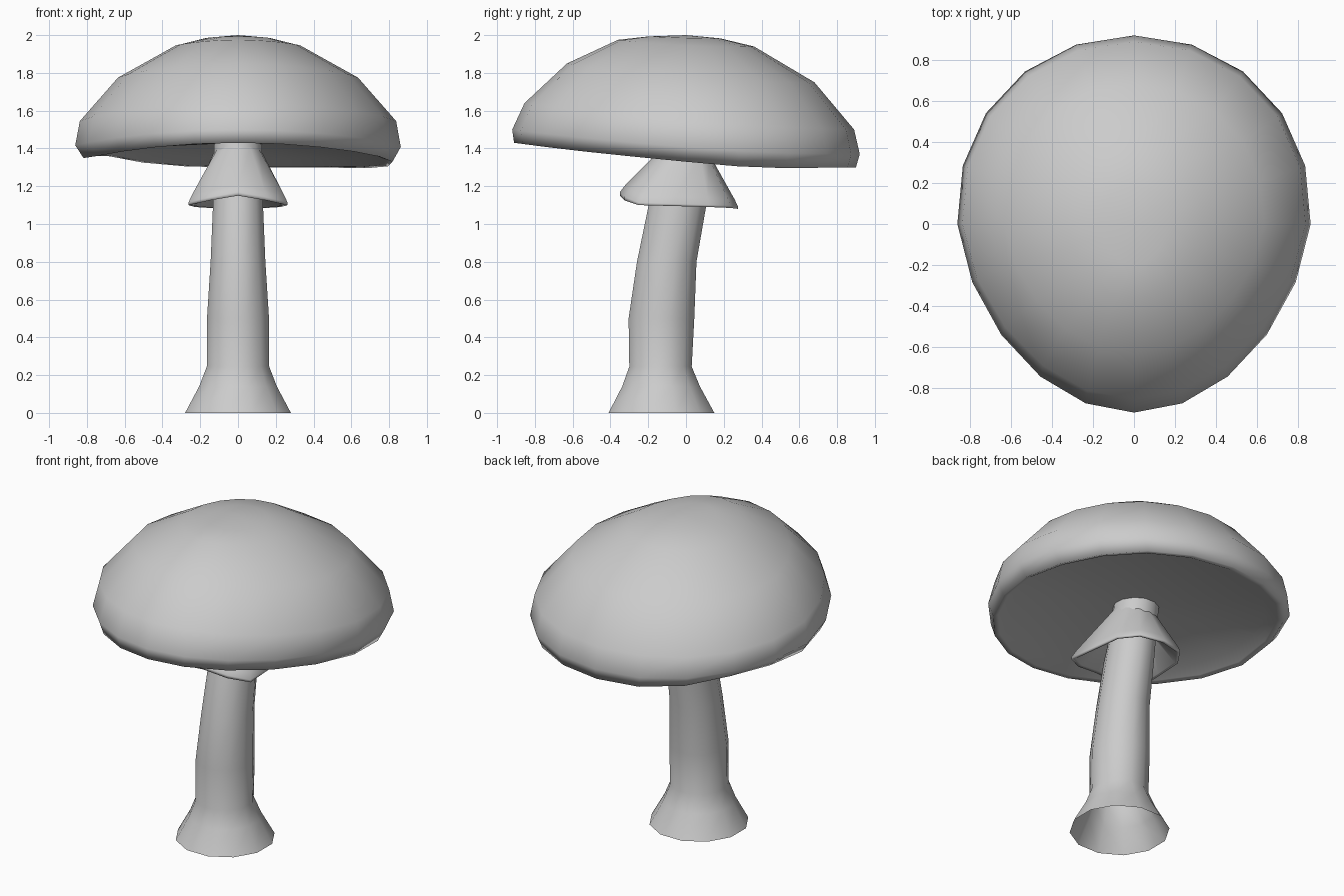
import bpy
from math import sin, cos, exp, tau, radians

if "Cube" in bpy.data.objects:
    bpy.data.objects.remove(bpy.data.objects["Cube"])


def loft(name, rings, cap_start=None, cap_end=None):
    """Join rings of equal length with quads; optional centre points close the ends."""
    n = len(rings[0])
    verts = [p for ring in rings for p in ring]
    faces = []
    for k in range(len(rings) - 1):
        for i in range(n):
            j = (i + 1) % n
            a, b = k * n, (k + 1) * n
            faces.append((a + i, a + j, b + j, b + i))
    if cap_start:
        verts.append(cap_start)
        faces += [(len(verts) - 1, (i + 1) % n, i) for i in range(n)]
    if cap_end:
        verts.append(cap_end)
        b = (len(rings) - 1) * n
        faces += [(len(verts) - 1, b + i, b + (i + 1) % n) for i in range(n)]
    mesh = bpy.data.meshes.new(name)
    mesh.from_pydata(verts, [], faces)
    mesh.polygons.foreach_set("use_smooth", [True] * len(faces))
    mesh.update()
    obj = bpy.data.objects.new(name, mesh)
    bpy.context.collection.objects.link(obj)
    return obj


# Cap: egg-shaped tilted rings, bottom to top; the rim is lifted at the back left
def cap_ring(side, front, back, lift=0.0):
    """side is (half width, z); front and back are (y, z)."""
    half_width, z_side = side
    pts = []
    for i in range(20):
        t = tau * i / 20 + tau / 4
        s = sin(t)
        y = back[0] * s if s > 0 else -front[0] * s
        x = half_width * cos(t) * (0.985 + (0.06 if s > 0 else 0.12) * s)
        z = z_side + (back[1] - front[1]) / 2 * s + ((back[1] + front[1]) / 2 - z_side) * s * s
        z += lift * exp(-((t - radians(150)) / 0.45) ** 2)
        z -= 0.25 * lift * exp(-((t - radians(385)) / 0.45) ** 2)
        pts.append((x, y, z))
    return pts


cap_rings = [
    cap_ring((0.73, 1.385), (-0.80, 1.455), (0.78, 1.345), 0.04),
    cap_ring((0.80, 1.345), (-0.875, 1.43), (0.86, 1.305), 0.055),
    cap_ring((0.83, 1.335), (-0.91, 1.43), (0.90, 1.30), 0.055),
    cap_ring((0.875, 1.41), (-0.92, 1.50), (0.92, 1.37), 0.025),
    cap_ring((0.85, 1.545), (-0.855, 1.64), (0.89, 1.50)),
    cap_ring((0.645, 1.775), (-0.63, 1.85), (0.68, 1.75)),
    cap_ring((0.335, 1.945), (-0.36, 1.975), (0.36, 1.94)),
    cap_ring((0.17, 1.985), (-0.2, 1.993), (0.18, 1.983)),
]
loft("cap", cap_rings, (0, 0, 1.43), (0, 0, 2.0))

# Stem: leaning hollow tube, open at the flared foot (z, centre y, x radius, y radius)
stem_profile = [(0, -0.13, 0.29, 0.29), (0.14, -0.132, 0.213, 0.213),
                (0.245, -0.135, 0.171, 0.171), (0.5, -0.13, 0.17, 0.18),
                (0.8, -0.102, 0.15, 0.163), (1.1, -0.045, 0.137, 0.158),
                (1.25, -0.01, 0.132, 0.14), (1.44, 0.02, 0.132, 0.135)]
angles = [tau * (i + 0.5) / 12 for i in range(12)]
loft("stem", [[(rx * cos(a), cy + ry * sin(a), z) for a in angles]
              for z, cy, rx, ry in stem_profile])

# Skirt ring: drooping collar with squarish front corners
half = [(0, -0.35, 1.15), (0.15, -0.325, 1.125), (0.262, -0.25, 1.10), (0.245, -0.06, 1.095),
        (0.23, 0.12, 1.09), (0.15, 0.235, 1.085), (0, 0.275, 1.08)]
rim = half + [(-x, y, z) for x, y, z in half[-2:0:-1]]


def collar(r, cy, z, tilt):
    return [(r * sin(tau * i / 12), cy - r * cos(tau * i / 12), z + tilt * cos(tau * i / 12))
            for i in range(12)]


top = collar(0.13, 0.01, 1.375, 0.035)
lip = [(x, y, z + 0.012 + 0.05 * max(0, -y - 0.2)) for x, y, z in rim]
shoulder = [tuple(0.88 * a + 0.12 * b for a, b in zip(p, q)) for p, q in zip(lip, top)]
shoulder = [(x, y, z + 0.006) for x, y, z in shoulder]
inner = [(x * 0.93, y * 0.93, z + 0.003) for x, y, z in rim]
loft("skirt_ring", [collar(0.13, -0.015, 1.25, 0.02), inner, rim, lip, shoulder, top])
